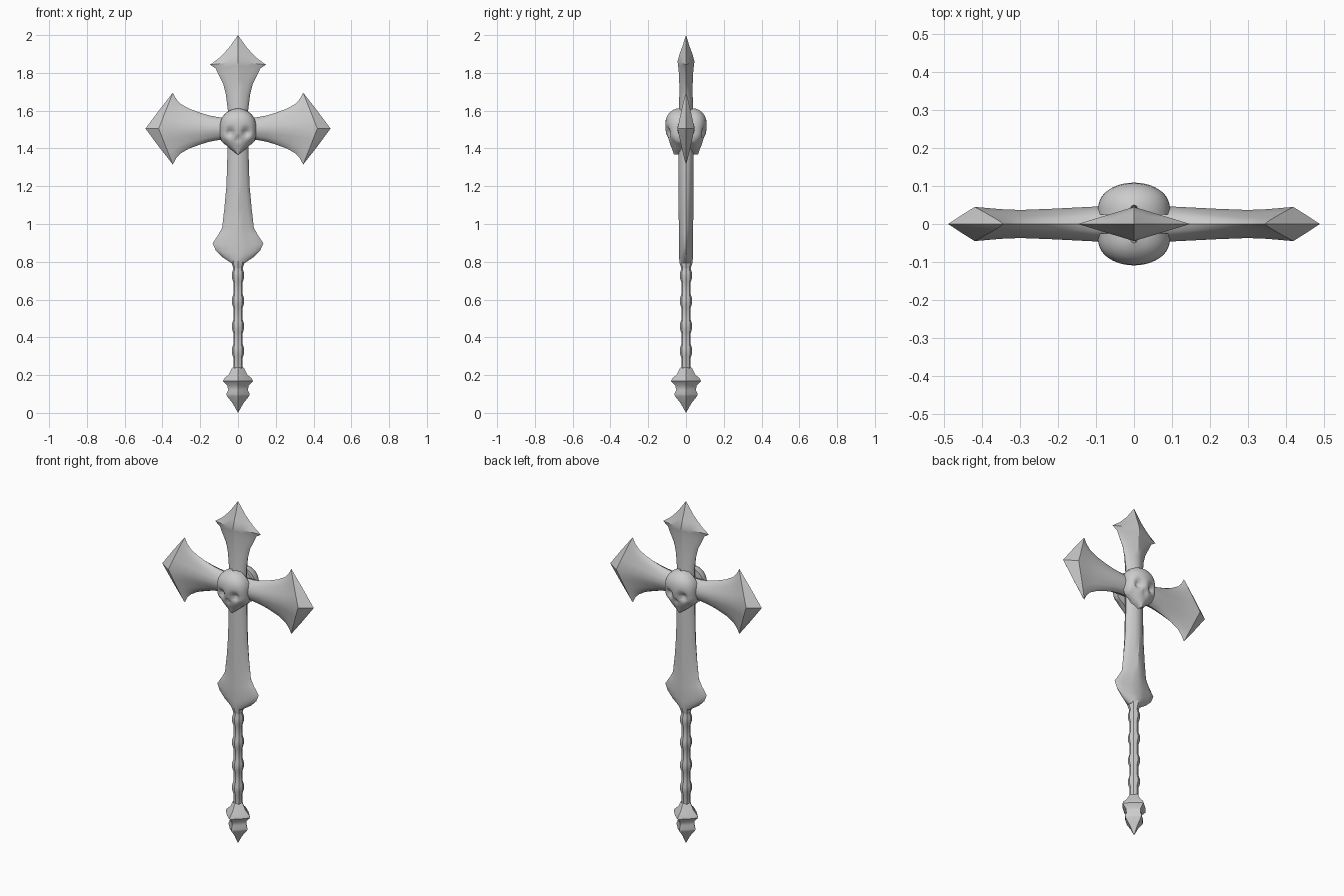
import bpy, bmesh, math
from mathutils import Vector

cube = bpy.data.objects.get("Cube")
if cube:
    bpy.data.objects.remove(cube)

# Single stone-grey material
grey = bpy.data.materials.new("stone grey")
grey.use_nodes = True
COLOUR = (0.6, 0.6, 0.6, 1)
grey.diffuse_color = COLOUR
grey.node_tree.nodes["Principled BSDF"].inputs["Base Color"].default_value = COLOUR


def skin(name, rings, closed=True, angle=32):
    """Join rows of points with quads, close the ends and shade smoothly."""
    bm = bmesh.new()
    rows = [[bm.verts.new(p) for p in ring] for ring in rings]
    n = len(rows[0])
    for a, b in zip(rows, rows[1:]):
        for i in range(n if closed else n - 1):
            j = (i + 1) % n
            bm.faces.new((a[i], a[j], b[j], b[i]))
    bmesh.ops.remove_doubles(bm, verts=bm.verts, dist=0.0004)
    bmesh.ops.holes_fill(bm, edges=bm.edges, sides=0)
    bmesh.ops.recalc_face_normals(bm, faces=bm.faces)
    mesh = bpy.data.meshes.new(name)
    bm.to_mesh(mesh)
    bm.free()
    mesh.materials.append(grey)
    ob = bpy.data.objects.new(name, mesh)
    bpy.context.collection.objects.link(ob)
    bpy.ops.object.select_all(action='DESELECT')
    ob.select_set(True)
    bpy.context.view_layer.objects.active = ob
    bpy.ops.object.shade_smooth_by_angle(angle=math.radians(angle))
    return ob


# Cross arms: each station is (edge distance, half width, ridge distance, half depth, roundness)
CENTRE = Vector((0, 0, 1.505))
STEPS = [-1, -0.9, -0.7, -0.35, 0, 0.35, 0.7, 0.9, 1]


def arm(name, direction, stations):
    along = Vector(direction)
    across = Vector((along.z, 0, -along.x))
    rings = []
    for edge, width, ridge, depth, rnd in stations:
        def point(u, side):
            a = abs(u)
            t = edge + (ridge - edge) * (1 - a)
            y = depth * ((1 - rnd) * (1 - a) + rnd * math.sqrt(1 - u * u))
            return CENTRE + along * t + across * (width * u) + Vector((0, side * y, 0))
        rings.append([point(u, -1) for u in STEPS] + [point(u, 1) for u in STEPS[-2:0:-1]])
    return skin(name, rings)


side = [(0, .058, 0, .046, .9), (.1, .06, .1, .046, .9), (.15, .069, .16, .043, .8),
        (.2, .084, .22, .040, .7), (.26, .106, .30, .037, .55), (.305, .132, .35, .039, .4),
        (.327, .156, .385, .042, .25), (.345, .19, .42, .045, .12),
        (.417, .098, .455, .023, .1), (.49, 0, .49, 0, 0)]
arm("left_arm", (1, 0, 0), side)
arm("right_arm", (-1, 0, 0), side)

arm("top_arm", (0, 0, 1), [
    (0, .052, 0, .042, .8), (.1, .054, .1, .038, .8), (.18, .064, .19, .035, .6),
    (.235, .078, .26, .036, .4), (.285, .103, .31, .039, .2), (.318, .118, .335, .042, .1),
    (.338, .148, .355, .045, 0), (.375, .098, .395, .034, 0),
    (.425, .05, .435, .019, 0), (.495, 0, .495, 0, 0)])

arm("lower_blade", (0, 0, -1), [
    (0, .052, 0, .042, .8), (.1, .055, .1, .041, .8), (.3, .061, .3, .04, .65),
    (.42, .072, .42, .039, .5), (.525, .084, .525, .038, .4), (.56, .103, .57, .038, .35),
    (.607, .134, .62, .037, .3), (.645, .118, .665, .036, .35),
    (.68, .083, .69, .036, .5), (.712, .035, .715, .034, .6)])


# Turned grip and pommel, eight sided
def turned(name, profile, diagonal=1.0):
    return skin(name, [[(r * k * math.cos(a), r * k * math.sin(a), z)
                        for i in range(8)
                        for a in [i * math.pi / 4]
                        for k in [diagonal if i % 2 else 1]] for z, r in profile], angle=40)


grip = [(.83, .036), (.795, .035), (.77, .026)]
for z in (.727, .592, .458, .328):
    grip += [(z + .035, .025), (z + .016, .031), (z - .016, .031), (z - .035, .025)]
turned("grip", grip + [(.22, .024)])
turned("pommel", [(.243, .024), (.235, .033), (.205, .048), (.18, .074), (.168, .079), (.145, .056),
                  (.12, .053), (.1, .062), (.088, .058), (.05, .028), (0, 0)], 0.76)


# Skulls: rows of (height, half width, depth), pressed in at the sockets and nose
SKULL = [(1.611, .012, .05), (1.604, .038, .068), (1.59, .062, .087), (1.572, .079, .1),
         (1.552, .09, .107), (1.53, .095, .109), (1.512, .096, .109), (1.496, .096, .108),
         (1.48, .096, .106), (1.466, .096, .102), (1.452, .092, .096), (1.438, .088, .09),
         (1.426, .076, .086), (1.414, .058, .081), (1.4, .044, .075), (1.385, .025, .07),
         (1.368, .004, .064)]
DENTS = [(.043, 1.484, .02, .034), (0, 1.45, .012, .014), (.068, 1.425, .016, .02)]


def skull(name, facing):
    rings = []
    for z, width, depth in SKULL:
        ring = []
        for i in range(25):
            a = math.pi * i / 24
            x = width * math.cos(a)
            y = .025 + (depth - .025) * math.sin(a) ** .75
            for dx, dz, size, push in DENTS:
                near = ((abs(x) - dx) ** 2 + (z - dz) ** 2) / size ** 2
                y -= push * math.exp(-near) * math.sin(a)
            ring.append((x, facing * y, z))
        rings.append(ring)
    return skin(name, rings, closed=False, angle=60)


skull("front_skull", -1)
skull("back_skull", 1)
